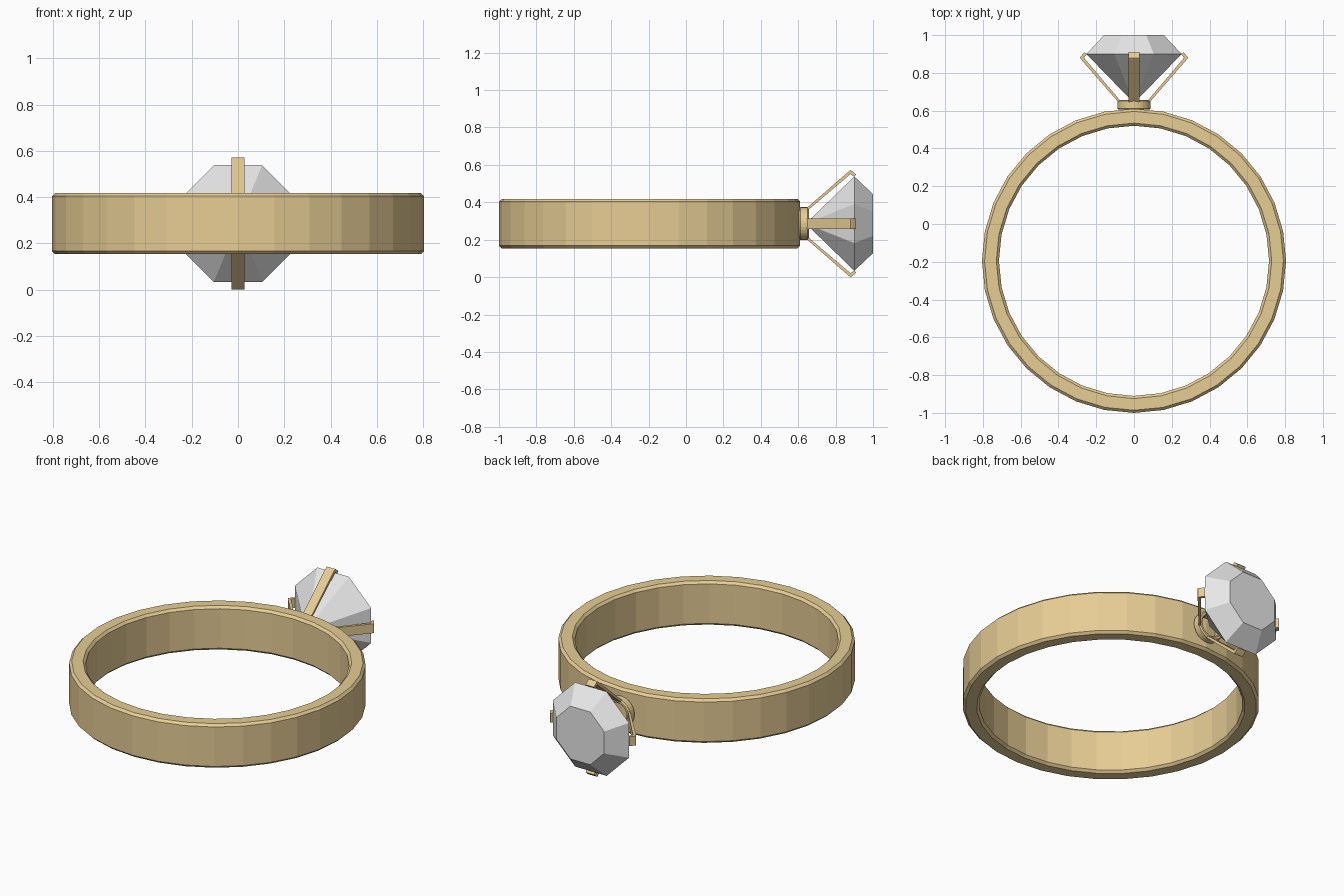
import bpy
import bmesh
from math import cos, sin, pi
from mathutils import Matrix

cube = bpy.data.objects.get("Cube")
if cube:
    bpy.data.objects.remove(cube)

MID_Z = 0.286


def material(name, rgb):
    mat = bpy.data.materials.new(name)
    mat.use_nodes = True
    color = (*rgb, 1)
    mat.diffuse_color = color
    for node in mat.node_tree.nodes:
        if node.type == 'BSDF_PRINCIPLED':
            node.inputs["Base Color"].default_value = color
    return mat


gold = material("gold", (0.8, 0.61, 0.3))
crystal = material("crystal", (0.8, 0.8, 0.8))

# Band frame stands upright; setting frame turns local z towards +y
band_frame = Matrix.Translation((0, -0.195, MID_Z))
setting_frame = Matrix.Translation((0, 0, MID_Z)) @ Matrix.Rotation(-pi / 2, 4, 'X')


def finish(name, bm, mat, frame):
    bmesh.ops.recalc_face_normals(bm, faces=bm.faces)
    bm.transform(frame)
    mesh = bpy.data.meshes.new(name)
    bm.to_mesh(mesh)
    bm.free()
    mesh.materials.append(mat)
    obj = bpy.data.objects.new(name, mesh)
    bpy.context.collection.objects.link(obj)
    return obj


def lathe(name, profile, sides, mat, frame, turn=0.0):
    """Spin a closed (radius, height) profile round local z."""
    bm = bmesh.new()
    rings = []
    for i in range(sides):
        a = turn + 2 * pi * i / sides
        rings.append([bm.verts.new((r * cos(a), r * sin(a), h)) for r, h in profile])
    n = len(profile)
    for i in range(sides):
        a, b = rings[i], rings[(i + 1) % sides]
        for j in range(n):
            k = (j + 1) % n
            bm.faces.new((a[j], b[j], b[k], a[k]))
    return finish(name, bm, mat, frame)


def chamfered_section(inner, outer, low, high, c):
    return [(inner + c, low), (outer - c, low), (outer, low + c), (outer, high - c),
            (outer - c, high), (inner + c, high), (inner, high - c), (inner, low + c)]


# Finger band and the small collar under the stone
lathe("band", chamfered_section(0.715, 0.805, -0.132, 0.132, 0.014), 32, gold, band_frame)
lathe("collar", chamfered_section(0.062, 0.088, 0.605, 0.657, 0.007), 32, gold, setting_frame)

# Eight-sided cut stone: flat table, girdle and pointed base
bm = bmesh.new()
levels = []
for radius, height in ((0.273, 0.9), (0.171, 1.0)):
    levels.append([bm.verts.new((radius * cos((i + 0.5) * pi / 4),
                                 radius * sin((i + 0.5) * pi / 4), height)) for i in range(8)])
girdle, table = levels
tip = bm.verts.new((0, 0, 0.64))
bm.faces.new(table)
for i in range(8):
    k = (i + 1) % 8
    bm.faces.new((girdle[i], girdle[k], table[k], table[i]))
    bm.faces.new((tip, girdle[k], girdle[i]))
finish("stone", bm, crystal, setting_frame)

# Four flat prongs whose ends hook over the girdle
prong = [(0.066, 0.645), (0.083, 0.645), (0.28, 0.871), (0.286, 0.88), (0.28, 0.889),
         (0.262, 0.91), (0.25, 0.899), (0.265, 0.88)]
names = ("left_prong", "lower_prong", "right_prong", "upper_prong")
for i, name in enumerate(names):
    bm = bmesh.new()
    sides = [[bm.verts.new((r, w, h)) for r, h in prong] for w in (-0.028, 0.028)]
    for side in sides:
        bm.faces.new(side)
    for j in range(len(prong)):
        k = (j + 1) % len(prong)
        bm.faces.new((sides[0][j], sides[0][k], sides[1][k], sides[1][j]))
    finish(name, bm, gold, setting_frame @ Matrix.Rotation(i * pi / 2, 4, 'Z'))
